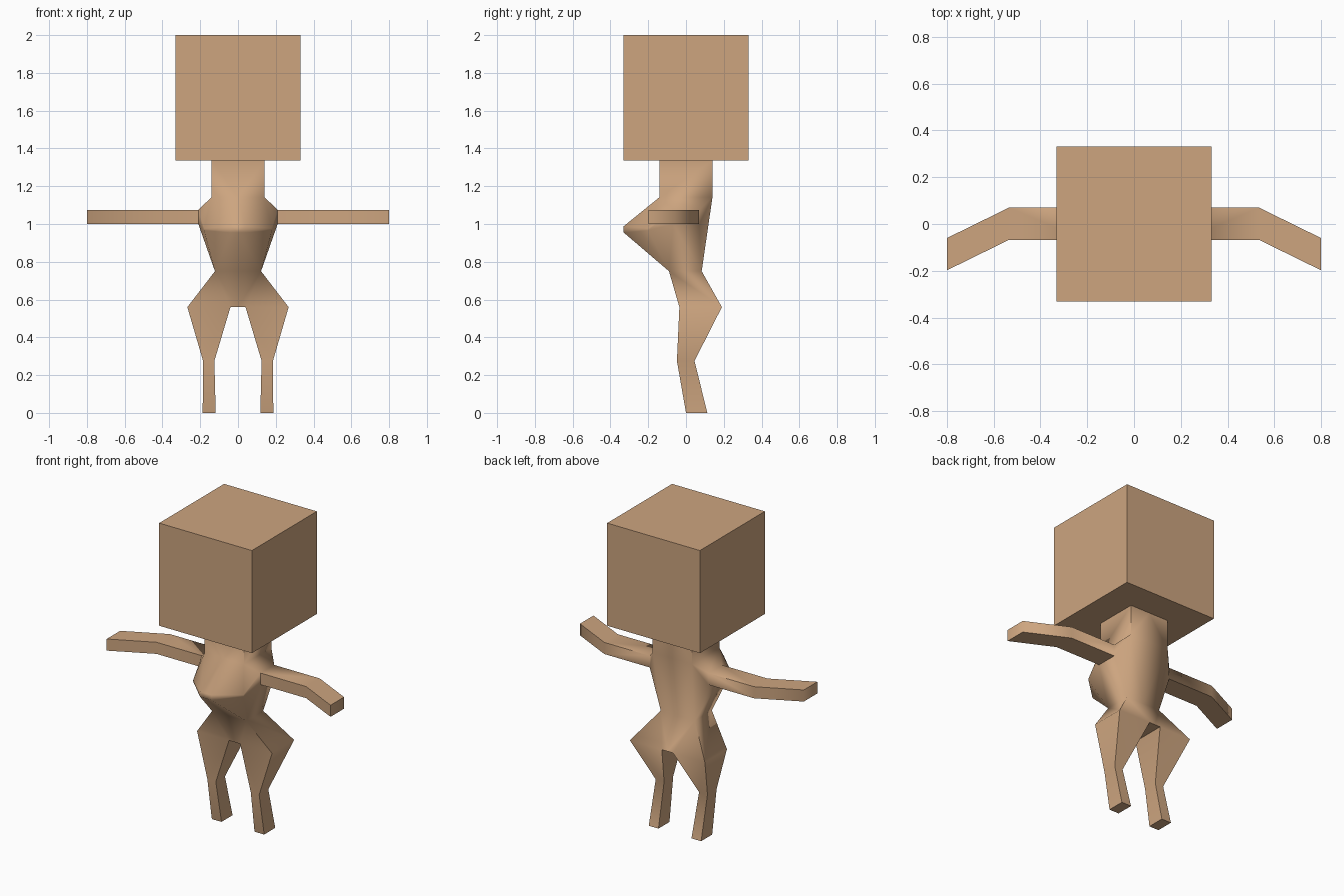
import bpy, bmesh, math

old = bpy.data.objects.get("Cube")
if old:
    bpy.data.objects.remove(old, do_unlink=True)

# Single skin colour
COLOUR = (0.61, 0.375, 0.213, 1)
skin = bpy.data.materials.new("tan_skin")
skin.use_nodes = True
skin.diffuse_color = COLOUR
bsdf = next(n for n in skin.node_tree.nodes if n.type == 'BSDF_PRINCIPLED')
bsdf.inputs["Base Color"].default_value = COLOUR


def upright_ring(x0, x1, y0, y1, z):
    """Horizontal rectangle: inner front, outer front, outer back, inner back."""
    return [(x0, y0, z), (x1, y0, z), (x1, y1, z), (x0, y1, z)]


def arm_ring(x, y0, y1):
    """Sideways rectangle: top front, top back, bottom back, bottom front."""
    return [(x, y0, 1.075), (x, y1, 1.075), (x, y1, 1.0), (x, y0, 1.0)]


def middle(p):
    """The point moved onto the centre plane."""
    return (0, p[1], p[2])


def build_half(bm, side):
    def face(*pts):
        bm.faces.new([bm.verts.new((side * x, y, z)) for x, y, z in pts])

    def limb(*rings):
        for a, b in zip(rings, rings[1:]):
            for i in range(4):
                j = (i + 1) % 4
                face(a[i], a[j], b[j], b[i])
        face(*rings[-1])

    # Leg: hip, knee and foot
    hip = upright_ring(0.04, 0.268, -0.035, 0.19, 0.56)
    limb(hip,
         upright_ring(0.125, 0.185, -0.048, 0.045, 0.275),
         upright_ring(0.118, 0.187, 0.0, 0.113, 0.0))
    hip_if, hip_of, hip_ob, hip_ib = hip

    # Arm: shoulder, elbow and hand
    shoulder = arm_ring(0.21, -0.068, 0.07)
    limb(shoulder, arm_ring(0.535, -0.068, 0.07), arm_ring(0.8, -0.198, -0.06))
    arm_tf, arm_tb, arm_bb, arm_bf = shoulder

    # Pelvis
    waist_f, waist_b = (0.122, -0.09, 0.75), (0.122, 0.083, 0.75)
    face(middle(waist_f), waist_f, hip_of, hip_if, middle(hip_if))
    face(middle(waist_b), waist_b, hip_ob, hip_ib, middle(hip_ib))
    face(waist_f, hip_of, hip_ob, waist_b)
    face(middle(hip_if), hip_if, hip_ib, middle(hip_ib))

    # Neck
    neck_f, neck_b = (0.14, -0.14, 1.142), (0.14, 0.14, 1.142)
    top_f, top_b = (0.14, -0.14, 1.337), (0.14, 0.14, 1.337)
    face(middle(neck_f), neck_f, top_f, middle(top_f))
    face(neck_f, neck_b, top_b, top_f)
    face(neck_b, middle(neck_b), middle(top_b), top_b)

    # Back, flank and shoulder slope
    face(middle(waist_b), waist_b, neck_b, middle(neck_b))
    face(neck_b, arm_tb, arm_bb)
    face(neck_b, arm_bb, waist_b)
    face(arm_bf, arm_bb, waist_b, waist_f)
    face(neck_f, neck_b, arm_tb, arm_tf)

    # Chest with a narrow front rim
    side_u, side_l = (0.18, -0.2, 0.977), (0.18, -0.2, 0.966)
    tip_u, tip_l = (0.04, -0.33, 0.988), (0.04, -0.33, 0.955)
    face(middle(neck_f), neck_f, tip_u, middle(tip_u))
    face(neck_f, side_u, tip_u)
    face(neck_f, arm_tf, side_u)
    face(arm_tf, arm_bf, side_l, side_u)
    face(side_u, side_l, tip_l, tip_u)
    face(tip_u, tip_l, middle(tip_l), middle(tip_u))
    face(middle(tip_l), tip_l, waist_f, middle(waist_f))
    face(tip_l, side_l, waist_f)
    face(side_l, arm_bf, waist_f)


# Body: two mirrored halves welded together
bm = bmesh.new()
for side in (1, -1):
    build_half(bm, side)
bmesh.ops.remove_doubles(bm, verts=bm.verts[:], dist=0.001)
bmesh.ops.recalc_face_normals(bm, faces=bm.faces[:])
mesh = bpy.data.meshes.new("body")
bm.to_mesh(mesh)
bm.free()
body = bpy.data.objects.new("body", mesh)
bpy.context.collection.objects.link(body)
mesh.materials.append(skin)
bpy.ops.object.select_all(action='DESELECT')
body.select_set(True)
bpy.context.view_layer.objects.active = body
bpy.ops.object.shade_smooth_by_angle(angle=math.radians(70))

# Head block
bpy.ops.mesh.primitive_cube_add(size=0.663, location=(0, 0, 1.6685))
head = bpy.context.object
head.name = "head"
head.data.materials.append(skin)
